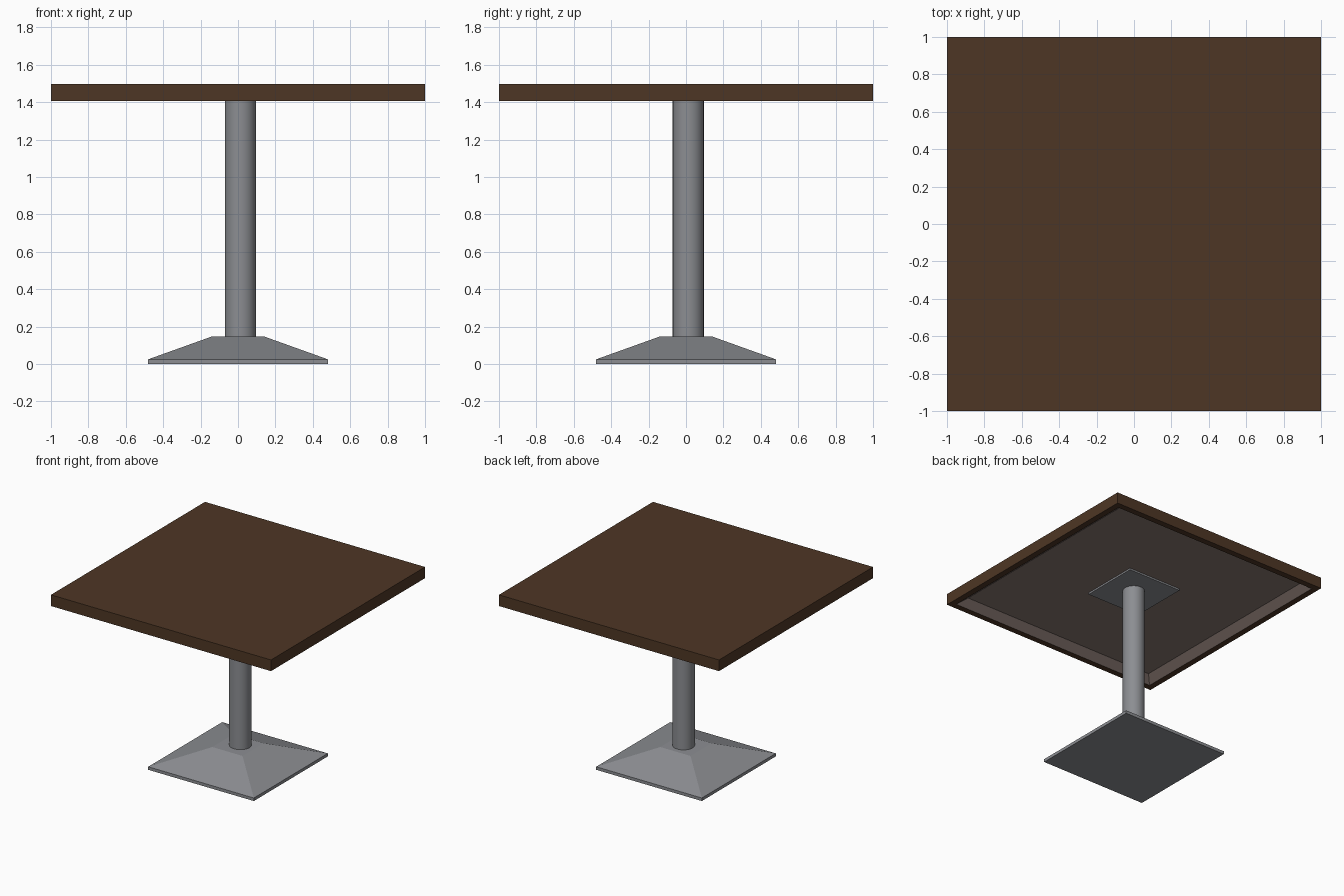
import bpy
import bmesh
from mathutils import Matrix

cube = bpy.data.objects.get("Cube")
if cube:
    bpy.data.objects.remove(cube, do_unlink=True)


def make_material(name, color):
    mat = bpy.data.materials.new(name)
    mat.use_nodes = True
    mat.diffuse_color = (*color, 1)
    mat.node_tree.nodes["Principled BSDF"].inputs["Base Color"].default_value = (*color, 1)
    return mat


wood = make_material("dark wood", (0.076, 0.037, 0.018))
panel = make_material("underside panel", (0.242, 0.184, 0.162))
metal = make_material("grey metal", (0.262, 0.27, 0.288))


def finish(bm, name, *materials):
    bmesh.ops.recalc_face_normals(bm, faces=bm.faces)
    mesh = bpy.data.meshes.new(name)
    bm.to_mesh(mesh)
    bm.free()
    for mat in materials:
        mesh.materials.append(mat)
    obj = bpy.data.objects.new(name, mesh)
    bpy.context.collection.objects.link(obj)
    return obj


def box(half, bottom, top):
    bm = bmesh.new()
    place = Matrix.Translation((0, 0, (bottom + top) / 2))
    size = Matrix.Diagonal((2 * half, 2 * half, top - bottom, 1))
    bmesh.ops.create_cube(bm, size=1, matrix=place @ size)
    return bm


def facing(bm, sign):
    bm.normal_update()
    return next(f for f in bm.faces if f.normal.z * sign > 0.9)


# Tabletop: flat rim underneath, then a recess with sloping walls
bm = box(1.0, 1.405, 1.497)
under = facing(bm, -1)
bmesh.ops.inset_region(bm, faces=[under], thickness=0.07)
walls = bmesh.ops.inset_region(bm, faces=[under], thickness=0.09)["faces"]
bmesh.ops.translate(bm, verts=under.verts, vec=(0, 0, 0.05))
for face in walls + [under]:
    face.material_index = 1
finish(bm, "tabletop", wood, panel)

# Mounting plate under the top
finish(box(0.243, 1.441, 1.456), "mounting_plate", metal)

# Base: thin square slab rising to a truncated pyramid
bm = box(0.48, 0, 0.025)
crown = facing(bm, 1)
crown = bmesh.ops.extrude_discrete_faces(bm, faces=[crown])["faces"][0]
for vert in crown.verts:
    vert.co = (vert.co.x * 0.286, vert.co.y * 0.286, 0.148)
finish(bm, "base", metal)

# Round column, set slightly off centre
bm = bmesh.new()
bmesh.ops.create_cone(bm, cap_ends=True, segments=32, radius1=0.083, radius2=0.083,
                      depth=1.305, matrix=Matrix.Translation((0.013, 0.012, 0.7925)))
column = finish(bm, "column", metal)
bpy.ops.object.select_all(action="DESELECT")
column.select_set(True)
bpy.context.view_layer.objects.active = column
bpy.ops.object.shade_smooth_by_angle()
